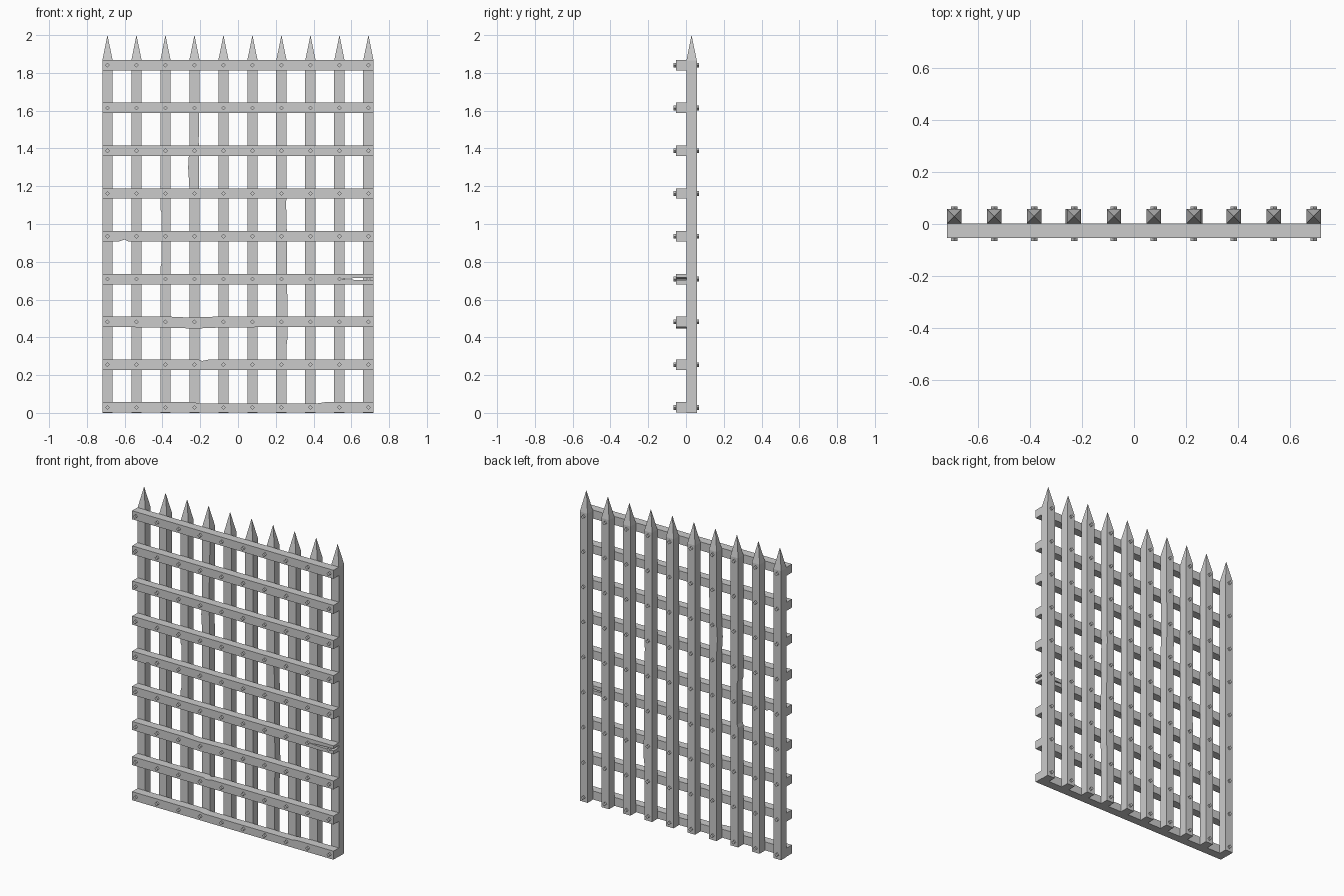
import bpy
import bmesh
import math
from mathutils import Matrix

cube = bpy.data.objects.get("Cube")
if cube:
    bpy.data.objects.remove(cube)

iron = bpy.data.materials.new("grey_iron")
iron.use_nodes = True
COLOUR = (0.6, 0.6, 0.6, 1)
iron.diffuse_color = COLOUR
iron.node_tree.nodes["Principled BSDF"].inputs["Base Color"].default_value = COLOUR

HALF = 0.0275                                      # half thickness of every bar
BAR_X = [-0.691 + i * 0.1535 for i in range(10)]
RAIL_Z = [0.029 + i * 0.2265 for i in range(9)]
END = 0.7185
SHOULDER = 1.865


def finish(bm, name):
    bmesh.ops.recalc_face_normals(bm, faces=bm.faces[:])
    mesh = bpy.data.meshes.new(name)
    bm.to_mesh(mesh)
    bm.free()
    mesh.materials.append(iron)
    obj = bpy.data.objects.new(name, mesh)
    bpy.context.collection.objects.link(obj)


def prism(outline, y0, y1):
    """Extrude an x-z outline from y0 to y1."""
    bm = bmesh.new()
    front = [bm.verts.new((x, y0, z)) for x, z in outline]
    back = [bm.verts.new((x, y1, z)) for x, z in outline]
    bm.faces.new(front)
    bm.faces.new(back[::-1])
    n = len(outline)
    for i in range(n):
        j = (i + 1) % n
        bm.faces.new((front[i], back[i], back[j], front[j]))
    return bm


# Upright bars with pyramid spikes; worn edges are (height, sideways shift)
worn_left = {2: [(0.77, 0), (0.79, 0.006), (1.06, 0.006), (1.08, 0)],
             3: [(1.2, 0), (1.3, -0.006), (1.4, 0)]}
worn_right = {3: [(0.95, 0), (1.45, -0.005), (1.7, 0)],
              6: [(0.36, 0), (0.4, 0.005), (1.05, 0), (1.1, -0.004), (1.15, 0)]}
for i, x in enumerate(BAR_X):
    left = [(x - HALF + d, z) for z, d in worn_left.get(i, [])]
    right = [(x + HALF + d, z) for z, d in worn_right.get(i, [])]
    outline = ([(x - HALF, 0)] + left + [(x - HALF, SHOULDER), (x + HALF, SHOULDER)]
               + right[::-1] + [(x + HALF, 0)])
    bm = prism(outline, 0.002, 0.002 + 2 * HALF)
    cap = next(f for f in bm.faces if all(v.co.z > SHOULDER - 0.001 for v in f.verts))
    tip = bmesh.ops.poke(bm, faces=[cap])["verts"][0]
    tip.co.z = 2
    finish(bm, f"upright_bar_{i + 1}")

# Cross rails; worn edges are (x, vertical shift)
worn_top = {0: [(-0.24, 0), (-0.2, -0.006), (0.42, -0.006), (0.46, 0)],
            1: [(-0.21, 0), (-0.19, -0.008), (-0.15, 0)],
            2: [(-0.36, 0), (-0.25, -0.005), (-0.12, 0)]}
worn_bottom = {2: [(-0.64, 0), (-0.38, -0.003), (-0.23, -0.008), (-0.1, -0.003), (0.2, 0)],
               4: [(-0.63, 0), (-0.6, 0.01), (-0.58, 0)]}
for i, z in enumerate(RAIL_Z):
    top = [(x, z + HALF + d) for x, d in worn_top.get(i, [])]
    bottom = [(x, z - HALF + d) for x, d in worn_bottom.get(i, [])]
    # One rail is split open at its left end
    split = [(END, z + 0.009), (0.62, z + 0.005), (0.53, z),
             (0.62, z - 0.004), (END, z - 0.005)] if i == 3 else []
    outline = ([(-END, z - HALF), (-END, z + HALF)] + top + [(END, z + HALF)]
               + split + [(END, z - HALF)] + bottom[::-1])
    finish(prism(outline, -0.053, 0.002), f"cross_rail_{i + 1}")

# Square rivets turned on their corners, through every crossing
bm = bmesh.new()
for x in BAR_X:
    for z in RAIL_Z:
        for y in (-0.058, 0.06):
            place = Matrix.Translation((x, y, z)) @ Matrix.Rotation(math.pi / 2, 4, "X")
            bmesh.ops.create_cone(bm, cap_ends=True, segments=4, radius1=0.0125,
                                  radius2=0.0125, depth=0.016, matrix=place)
# Turn the squares so that a corner points up
for v in bm.verts:
    v.co.y = max(-0.066, min(0.068, v.co.y))
finish(bm, "rivets")
